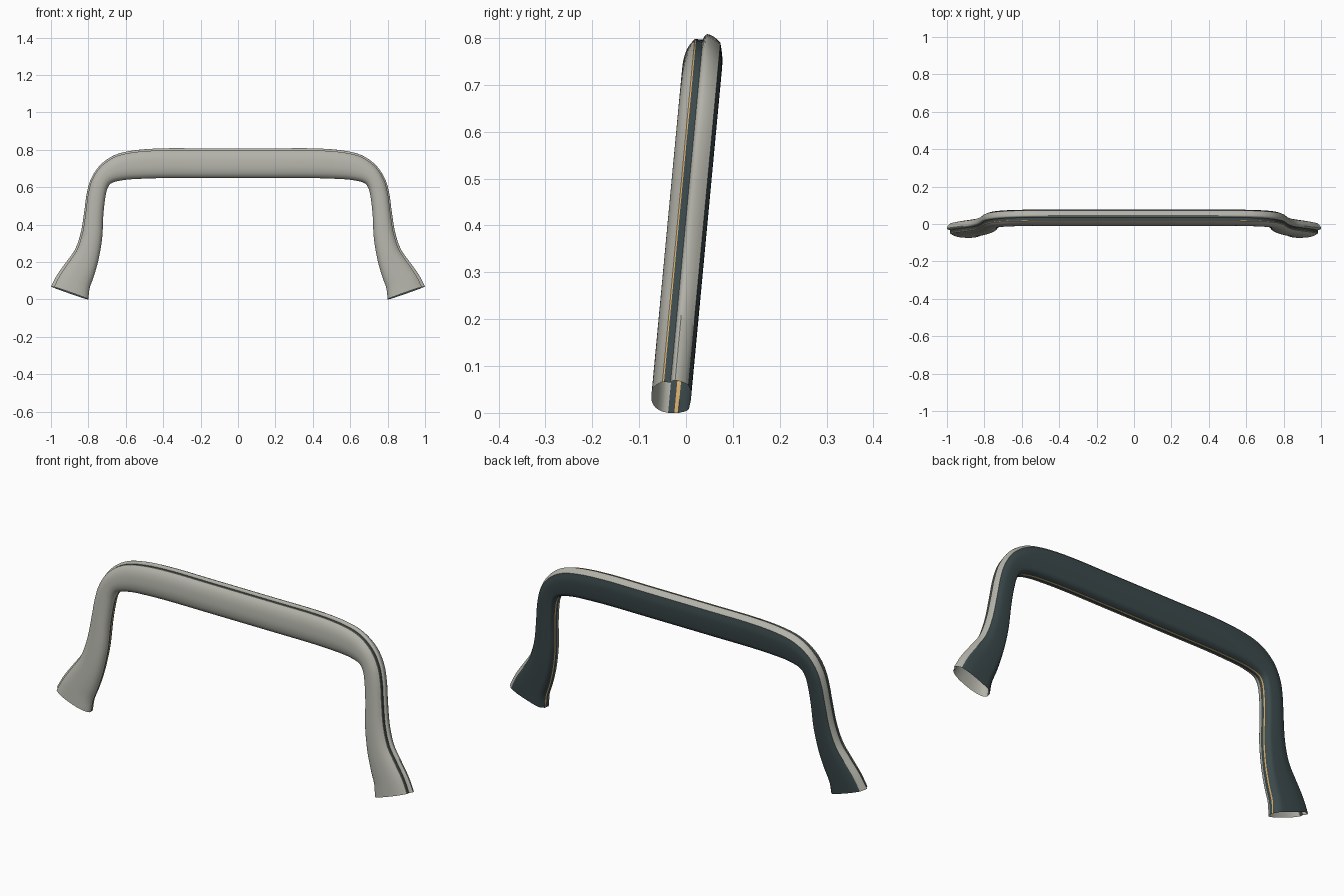
import bpy, bmesh
from mathutils import Vector

cube = bpy.data.objects.get("Cube")
if cube:
    bpy.data.objects.remove(cube, do_unlink=True)


def material(name, rgb):
    m = bpy.data.materials.new(name)
    m.use_nodes = True
    m.diffuse_color = (*rgb, 1)
    m.node_tree.nodes["Principled BSDF"].inputs["Base Color"].default_value = (*rgb, 1)
    return m


SHELL, DARK, GOLD = range(3)
materials = [material("warm grey shell", (0.45, 0.45, 0.40)),
             material("dark slate", (0.045, 0.068, 0.072)),
             material("gold trim", (0.68, 0.42, 0.15))]


def smooth_path(points, steps):
    """Catmull-Rom curve through the points, ends included."""
    pts = [Vector(p) for p in points]
    ext = [2 * pts[0] - pts[1]] + pts + [2 * pts[-1] - pts[-2]]
    out = []
    for a, b, c, d in zip(ext, ext[1:], ext[2:], ext[3:]):
        for i in range(steps):
            t = i / steps
            out.append(0.5 * (2 * b + (c - a) * t + (2 * a - 5 * b + 4 * c - d) * t * t
                              + (3 * b - a - 3 * c + d) * t ** 3))
    return out + [pts[-1]]


# Outer and inner edges of one half: (outer x, outer z, inner x, inner z)
edges = [(1.0, .07, .80, 0), (.965, .135, .793, .06), (.915, .205, .77, .125),
         (.87, .27, .745, .215), (.84, .36, .726, .33), (.822, .47, .72, .45),
         (.81, .56, .71, .54), (.788, .64, .697, .595), (.74, .715, .672, .623),
         (.66, .772, .61, .638), (.55, .798, .53, .644), (.40, .808, .40, .648),
         (.20, .808, .20, .648), (0, .808, 0, .648)]

# Cross-section strips: (across, depth) points and colour, once around the tube
strips = [
    ([(.84, -.53), (.62, -.83), (.34, -1), (0, -1.05), (-.4, -1), (-.75, -.78),
      (-.95, -.42), (-1, -.08)], SHELL, 3),
    ([(-1, -.08), (-.97, .25)], DARK, 1),
    ([(-.97, .25), (-.96, .45)], GOLD, 1),
    ([(-.96, .45), (-.75, .93), (-.4, 1.03), (0, 1.06), (.4, 1.03), (.8, .85)], DARK, 3),
    ([(.8, .85), (.94, .5), (1, .13), (.94, -.02), (.84, -.1)], SHELL, 2),
    ([(.84, -.1), (.84, -.45)], DARK, 1),
    ([(.84, -.45), (.84, -.53)], GOLD, 1),
]
section, colours = [], []
for points, colour, steps in strips:
    part = smooth_path(points, steps)[:-1]
    section += part
    colours += [colour] * len(part)

# Loft the section along one leg, over the bar and down the other leg
HALF_DEPTH, LEAN = 0.04, 0.094
half = smooth_path(edges, 4)
stations = [(s, 1) for s in half] + [(s, -1) for s in reversed(half[:-1])]

bm = bmesh.new()
rings = []
for (ox, oz, ix, iz), side in stations:
    ring = []
    for across, depth in section:
        t = (across + 1) / 2
        x, z, w = ix + (ox - ix) * t, iz + (oz - iz) * t, depth * HALF_DEPTH
        ring.append(bm.verts.new((side * x, -0.035 + LEAN * z + w, z - LEAN * w)))
    rings.append(ring)
n = len(section)
for r, s in zip(rings, rings[1:]):
    for i in range(n):
        j = (i + 1) % n
        f = bm.faces.new((r[i], s[i], s[j], r[j]))
        f.material_index = colours[i]
bmesh.ops.recalc_face_normals(bm, faces=bm.faces)

mesh = bpy.data.meshes.new("handle_tube")
bm.to_mesh(mesh)
bm.free()
for m in materials:
    mesh.materials.append(m)
handle = bpy.data.objects.new("handle_tube", mesh)
bpy.context.collection.objects.link(handle)
bpy.context.view_layer.objects.active = handle
handle.select_set(True)
bpy.ops.object.shade_smooth_by_angle(angle=0.6)
